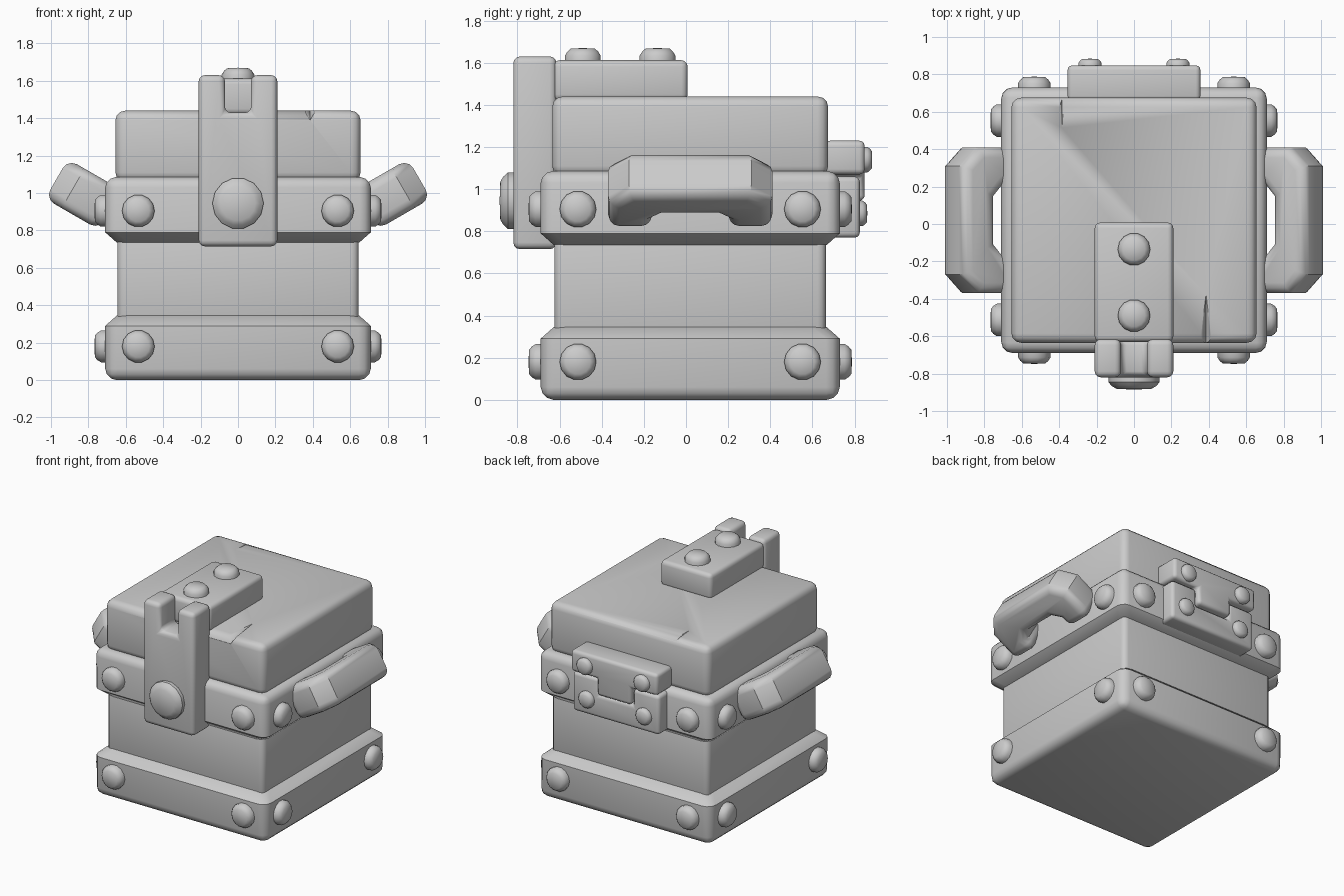
import bpy, bmesh
from math import radians, pi
from mathutils import Matrix, Vector

if "Cube" in bpy.data.objects:
    bpy.data.objects.remove(bpy.data.objects["Cube"])

GREY = (0.6, 0.6, 0.6, 1)
mat = bpy.data.materials.new("plain_grey")
mat.use_nodes = True
mat.diffuse_color = GREY
mat.node_tree.nodes["Principled BSDF"].inputs["Base Color"].default_value = GREY

CY = 0.02          # the chest sits a little behind the centre
HALF = 0.71        # half width of the two thick bands


def finish(name, bm, bevel=0.0, limit=55):
    """Turn a bmesh into a smooth-shaded object with rounded edges."""
    bmesh.ops.recalc_face_normals(bm, faces=bm.faces)
    me = bpy.data.meshes.new(name)
    bm.to_mesh(me)
    bm.free()
    me.materials.append(mat)
    ob = bpy.data.objects.new(name, me)
    bpy.context.collection.objects.link(ob)
    bpy.ops.object.select_all(action='DESELECT')
    ob.select_set(True)
    bpy.context.view_layer.objects.active = ob
    if bevel:
        mod = ob.modifiers.new("rounded_edges", 'BEVEL')
        mod.width, mod.segments = bevel, 3
        mod.limit_method, mod.angle_limit = 'ANGLE', radians(limit)
        bpy.ops.object.modifier_apply(modifier=mod.name)
    bpy.ops.object.shade_smooth_by_angle(angle=radians(40))
    return ob


def prism(name, outline, d0, d1, frame, bevel, limit=55):
    """Extrude a 2D outline from d0 to d1; frame places its three axes."""
    bm = bmesh.new()
    face = bm.faces.new([bm.verts.new((u, v, d0)) for u, v in outline])
    new = bmesh.ops.extrude_face_region(bm, geom=[face])["geom"]
    bmesh.ops.translate(bm, vec=(0, 0, d1 - d0),
                        verts=[v for v in new if isinstance(v, bmesh.types.BMVert)])
    bm.transform(frame)
    return finish(name, bm, bevel, limit)


def square_loft(name, rings, bevel):
    """Stack square rings given as (height, half width)."""
    bm = bmesh.new()
    loops = [[bm.verts.new((sx * h, CY + sy * h, z))
              for sx, sy in ((-1, -1), (1, -1), (1, 1), (-1, 1))] for z, h in rings]
    for a, b in zip(loops, loops[1:]):
        for i in range(4):
            j = (i + 1) % 4
            bm.faces.new((a[i], a[j], b[j], b[i]))
    bm.faces.new(loops[0])
    bm.faces.new(loops[-1])
    return finish(name, bm, bevel)


def bolt(name, pos, direction, radius=0.087, height=0.058):
    """Low domed bolt head with a tapered rim, pointing along direction."""
    bm = bmesh.new()
    prev = None
    for r, h in ((1, -0.3), (1, 0.4), (0.86, 0.72), (0.68, 0.95)):
        ring = [bm.verts.new(Matrix.Rotation(2 * pi * i / 14, 3, 'Z')
                             @ Vector((r * radius, 0, h * height))) for i in range(14)]
        for i in range(14):
            if prev:
                j = (i + 1) % 14
                bm.faces.new((prev[i], prev[j], ring[j], ring[i]))
        prev = ring
    tip = bm.verts.new((0, 0, height))
    for i in range(14):
        bm.faces.new((prev[i], prev[(i + 1) % 14], tip))
    turn = Vector(direction).to_track_quat('Z', 'Y').to_matrix().to_4x4()
    bm.transform(Matrix.Translation(pos) @ turn)
    finish(name, bm)


def axes(u, v, w):
    return Matrix((u, v, w)).transposed().to_4x4()


# Chest: flared base, plain wall, flared upper band, lid
square_loft("base", [(0, HALF), (0.29, HALF), (0.345, 0.648)], 0.06)
square_loft("wall", [(0.3, 0.645), (0.78, 0.645)], 0.04)
square_loft("upper_band", [(0.735, 0.648), (0.79, HALF), (1.085, HALF)], 0.055)
lid = square_loft("lid", [(1.06, 0.655), (1.44, 0.655)], 0.05)


# Chips cut into the front and back lid edges, fading to a crack
def chip(x, half, y_out, y_in, depth):
    bm = bmesh.new()
    a, b, c, d = [bm.verts.new(p) for p in (
        (x - half, y_out, 1.46), (x + half, y_out, 1.46),
        (x, y_out, 1.44 - depth), (x, y_in, 1.445))]
    for tri in ((a, b, c), (a, b, d), (b, c, d), (c, a, d)):
        bm.faces.new(tri)
    cutter = finish("chip_cutter", bm)
    cutter.hide_render = True
    mod = lid.modifiers.new("chip", 'BOOLEAN')
    mod.operation, mod.solver, mod.object = 'DIFFERENCE', 'EXACT', cutter
    bpy.context.view_layer.objects.active = lid
    bpy.ops.object.modifier_apply(modifier=mod.name)
    bpy.data.objects.remove(cutter)


chip(0.385, 0.05, -0.68, -0.35, 0.06)
chip(-0.385, 0.025, 0.72, 0.48, 0.03)

# Corner bolts on all four sides of both bands
SIDES = {"front": (0, -1, 0), "back": (0, 1, 0), "left": (1, 0, 0), "right": (-1, 0, 0)}
for side, d in SIDES.items():
    out = Vector(d)
    along = Vector((-d[1], d[0], 0))
    for level, z in (("base", 0.18), ("band", 0.905)):
        for s in (-1, 1):
            bolt(f"{side}_{level}_bolt", Vector((0, CY, z)) + out * HALF + along * s * 0.533, d)

# Front clasp: upright plate with a slot at the top
XZ = axes((1, 0, 0), (0, 0, 1), (0, 1, 0))
prism("clasp_plate", [(-0.21, 0.715), (0.21, 0.715), (0.21, 1.63), (0.07, 1.63),
                      (0.07, 1.43), (-0.07, 1.43), (-0.07, 1.63), (-0.21, 1.63)],
      -0.82, -0.615, XZ, 0.032)
bolt("clasp_bolt", (0, -0.82, 0.945), (0, -1, 0), 0.137, 0.065)

# Hasp bar lying on the lid
prism("hasp_bar", [(-0.21, 1.42), (0.21, 1.42), (0.21, 1.612), (-0.21, 1.612)],
      -0.63, 0.008, XZ, 0.03)
for y in (-0.49, -0.135):
    bolt("hasp_bolt", (0, y, 1.61), (0, 0, 1), 0.087, 0.06)

# Back hinge: T-shaped leaf above, notched leaf below
W, T = 0.355, 0.14
prism("hinge_upper_leaf", [(-W, 1.07), (-T, 1.07), (-T, 0.945), (T, 0.945), (T, 1.07),
                           (W, 1.07), (W, 1.23), (-W, 1.23)], 0.66, 0.848, XZ, 0.025)
prism("hinge_lower_leaf", [(-W, 0.77), (W, 0.77), (W, 1.06), (T, 1.06), (T, 0.935),
                           (-T, 0.935), (-T, 1.06), (-W, 1.06)], 0.64, 0.825, XZ, 0.025)
for x in (-0.235, 0.235):
    bolt("hinge_upper_bolt", (x, 0.846, 1.14), (0, 1, 0), 0.062, 0.038)
    bolt("hinge_lower_bolt", (x, 0.823, 0.885), (0, 1, 0), 0.062, 0.038)

# Side handles: chunky U shapes tilted thirty degrees upwards
half_u = [(-0.02, 0.39), (0.21, 0.39), (0.312, 0.29)]
half_in = [(0.11, 0.125), (0.06, 0.18), (-0.02, 0.18)]
outline = (half_u + [(u, -v) for u, v in reversed(half_u)]
           + [(u, -v) for u, v in reversed(half_in)] + half_in)
for name, s in (("left_handle", 1), ("right_handle", -1)):
    frame = Matrix.Translation((s * 0.70, CY, 0.92)) @ axes(
        (s * 0.866, 0, 0.5), (0, 1, 0), (-s * 0.5, 0, 0.866))
    prism(name, outline, -0.122, 0.122, frame, 0.06, 60)
